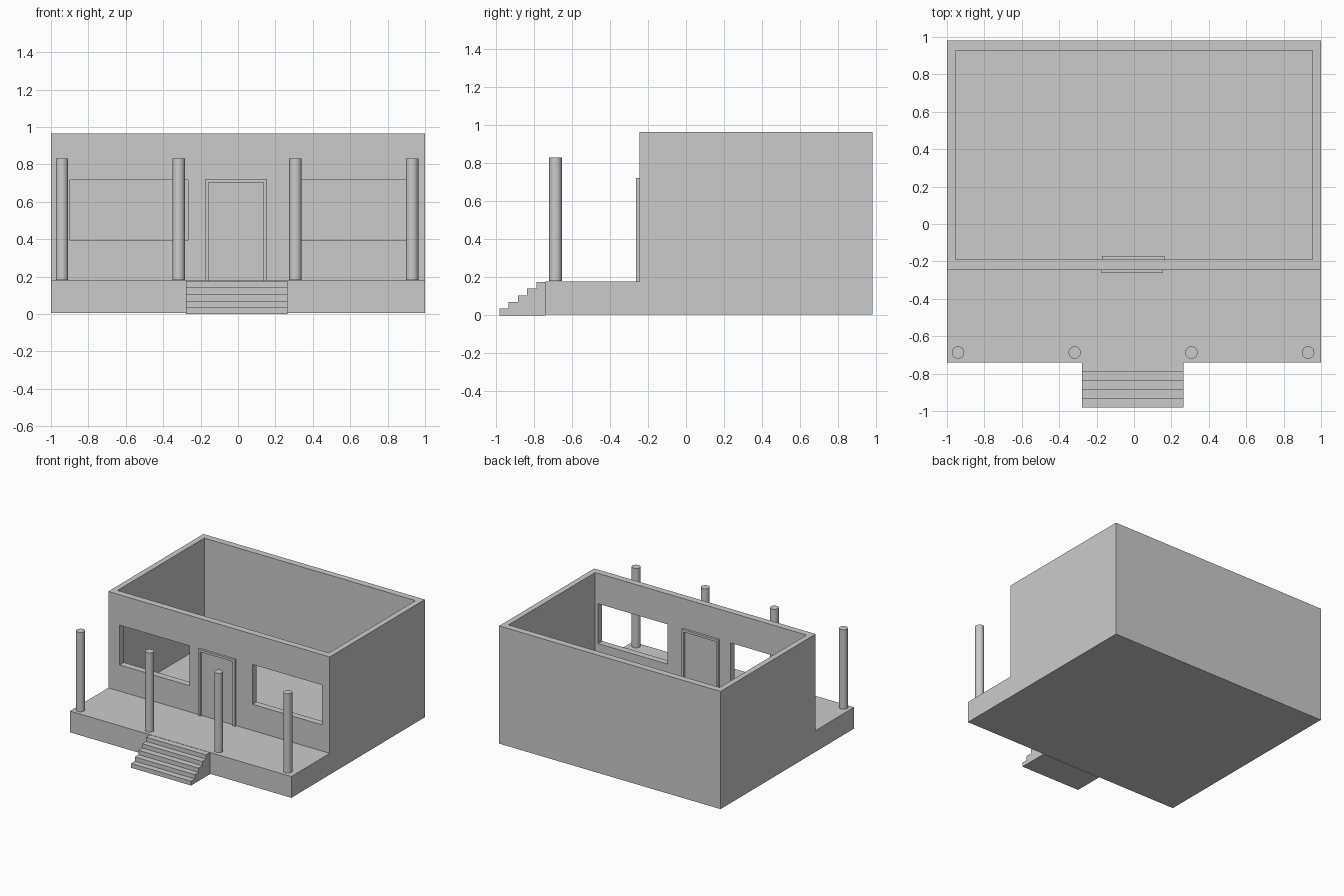
import bpy, bmesh

if "Cube" in bpy.data.objects:
    bpy.data.objects.remove(bpy.data.objects["Cube"])

FRONT, BACK = -0.245, 0.982      # house walls in y
BASE, DECK, TOP = 0.004, 0.178, 0.965
WIN_Z = (0.392, 0.717)


def box(name, x, y, z):
    """Box from its x, y and z ranges."""
    bm = bmesh.new()
    bmesh.ops.create_cube(bm, size=1)
    for v in bm.verts:
        for i, (lo, hi) in enumerate((x, y, z)):
            v.co[i] = lo if v.co[i] < 0 else hi
    return to_object(name, bm)


def prism(name, outline, axis, start, depth):
    """Extrude a 2D outline along x (0) or y (1)."""
    bm = bmesh.new()
    place = (lambda a, b: (start, a, b)) if axis == 0 else (lambda a, b: (a, start, b))
    face = bm.faces.new([bm.verts.new(place(a, b)) for a, b in outline])
    new = bmesh.ops.extrude_face_region(bm, geom=[face])["geom"]
    for v in new:
        if isinstance(v, bmesh.types.BMVert):
            v.co[axis] += depth
    bmesh.ops.recalc_face_normals(bm, faces=bm.faces)
    return to_object(name, bm)


def to_object(name, bm):
    mesh = bpy.data.meshes.new(name)
    bm.to_mesh(mesh)
    bm.free()
    ob = bpy.data.objects.new(name, mesh)
    bpy.context.collection.objects.link(ob)
    return ob


def cut(target, cutter):
    """Subtract the cutter and discard it."""
    mod = target.modifiers.new("cut", 'BOOLEAN')
    mod.operation, mod.solver, mod.object = 'DIFFERENCE', 'EXACT', cutter
    bpy.context.view_layer.objects.active = target
    bpy.ops.object.modifier_apply(modifier=mod.name)
    bpy.data.objects.remove(cutter)


# house shell: open room with two front windows
house = box("house_walls", (-1, 1), (FRONT, BACK), (BASE, TOP))
cut(house, box("room_cutter", (-0.954, 0.954), (-0.191, 0.928), (0.093, 1.2)))
for x in ((-0.897, -0.266), (0.303, 0.928)):
    cut(house, box("window_cutter", x, (-0.4, -0.1), WIN_Z))

# porch deck
box("porch_deck", (-1, 1), (-0.74, FRONT), (BASE, DECK))

# entrance steps from a stair profile
profile = [(-0.74, 0), (-0.982, 0)]
for i in range(5):
    y, z = -0.982 + 0.0485 * i, 0.0352 * (i + 1)
    profile += [(y, z), (-0.74 if i == 4 else y + 0.0485, z)]
prism("entrance_steps", profile, 0, -0.278, 0.542)


# door surrounds on the outer and inner wall faces
def door_frame(name, cx, y0, y1, floor):
    o, i, top = 0.166, 0.147, 0.722
    outline = [(-o, floor), (-o, top), (o, top), (o, floor),
               (i, floor), (i, top - 0.019), (-i, top - 0.019), (-i, floor)]
    prism(name, [(cx + a, b) for a, b in outline], 1, y0, y1 - y0)


door_frame("door_frame_outside", -0.0105, -0.263, FRONT, DECK)
door_frame("door_frame_inside", -0.004, -0.191, -0.172, DECK)

# porch columns
for x in (-0.941, -0.317, 0.307, 0.931):
    bpy.ops.mesh.primitive_cylinder_add(vertices=32, radius=0.033, depth=0.648,
                                        location=(x, -0.687, 0.506))
    bpy.context.object.name = "porch_column"
    bpy.ops.object.shade_smooth_by_angle()
